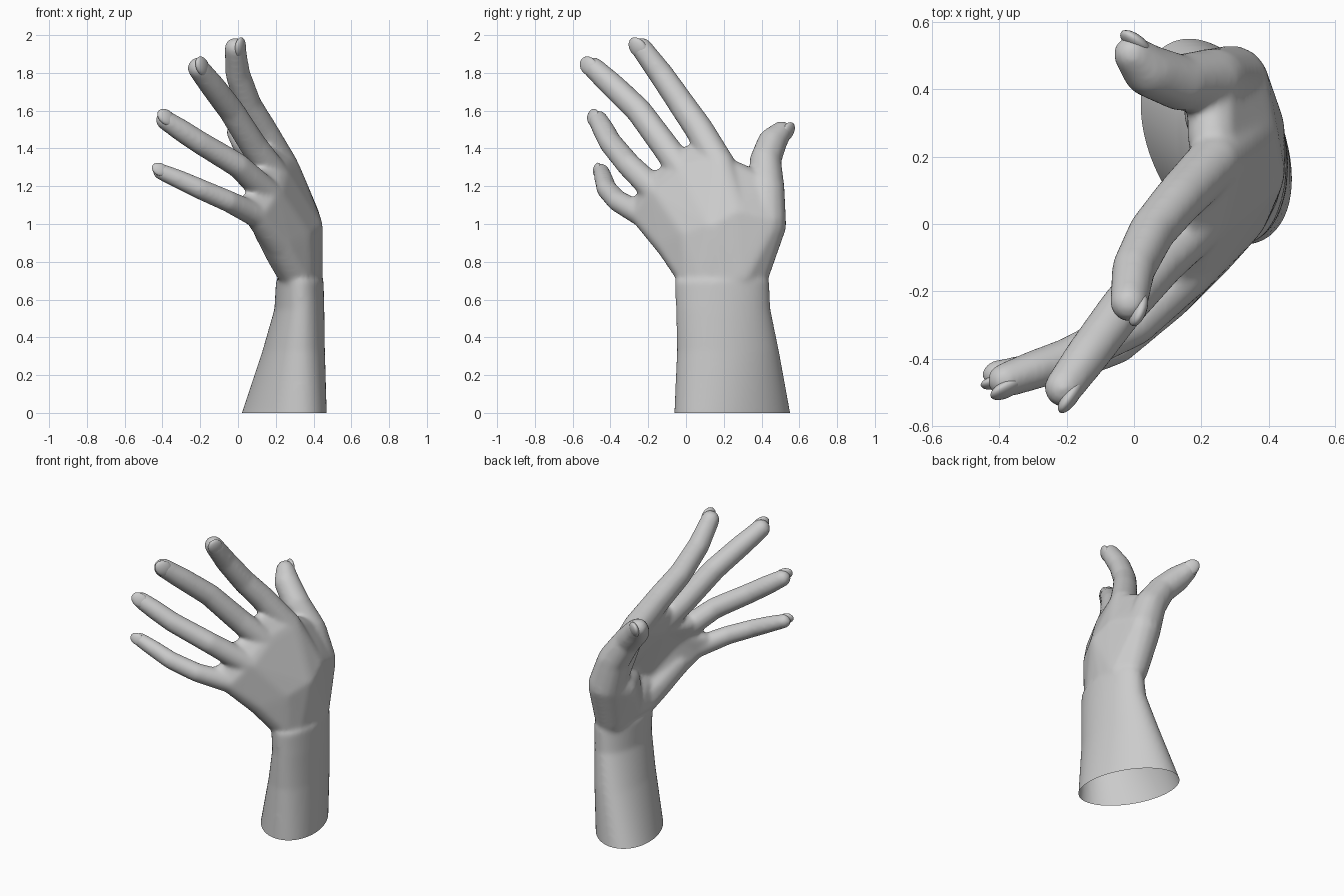
import bpy, bmesh, math
from mathutils import Vector, Matrix

if "Cube" in bpy.data.objects:
    bpy.data.objects.remove(bpy.data.objects["Cube"])

raw = bmesh.new()


def hull(points):
    """Add one closed convex lump around the points."""
    vs = [raw.verts.new(p) for p in points]
    res = bmesh.ops.convex_hull(raw, input=vs)
    junk = {g for g in res["geom_interior"] + res["geom_unused"]
            if isinstance(g, bmesh.types.BMVert)}
    bmesh.ops.delete(raw, geom=list(junk), context='VERTS')


def ball(p, r, n=14):
    """Points on a sphere."""
    pts = [Vector(p) + Vector((0, 0, s * r)) for s in (-1, 1)]
    for i in range(1, n // 2):
        a = math.pi * i / (n // 2)
        for j in range(n):
            b = 2 * math.pi * j / n
            pts.append(Vector(p) + r * Vector((math.sin(a) * math.cos(b),
                                               math.sin(a) * math.sin(b), math.cos(a))))
    return pts


def lump(*balls):
    hull([q for x, y, z, r in balls for q in ball((x, y, z), r)])


def chain(balls):
    for a, b in zip(balls, balls[1:]):
        lump(a, b)


# forearm: stacked slanted ellipses (z, centre x, centre y, radius x, radius y, slant)
arm = [(-0.1, .225, .25, .245, .315, -.40), (0.0, .245, .245, .225, .307, -.37),
       (0.33, .295, .222, .165, .27, -.2), (0.55, .325, .197, .132, .25, -.08),
       (0.7, .327, .19, .126, .25, 0)]


def ring(z, cx, cy, rx, ry, s):
    return [Vector((cx + rx * math.cos(t * math.pi / 24), cy + ry * math.sin(t * math.pi / 24 + s), z))
            for t in range(48)]


for a, b in zip(arm, arm[1:]):
    hull(ring(*a) + ring(*b))

# palm bones from thumb side to little finger: wrist, middle of palm, knuckle
bones = [
    [(.36, .29, .73, .09), (.35, .27, 1.05, .08), (.24, .185, 1.3, .085)],
    [(.36, .20, .72, .09), (.368, .15, .98, .083), (.195, .0, 1.26, .08)],
    [(.345, .10, .72, .09), (.31, .02, .93, .085), (.17, -.135, 1.15, .076)],
    [(.31, .03, .74, .088), (.225, -.07, .89, .088), (.10, -.225, 1.045, .066)],
]
for a, b in zip(bones, bones[1:]):
    for k in (0, 1):
        lump(a[k], a[k + 1], b[k], b[k + 1])

# webs between neighbouring fingers
webs = [(.15, .02, 1.365, .052), (.1, -.15, 1.235, .052), (.05, -.245, 1.115, .045)]
for a, b, w in zip(bones, bones[1:], webs):
    lump(a[2], b[2], w)

# fingers continue from the knuckles
fingers = [
    [(.13, .07, 1.5, .077), (.055, -.02, 1.63, .072), (.0, -.13, 1.79, .067), (-.015, -.235, 1.93, .058)],
    [(.085, -.11, 1.41, .074), (-.035, -.25, 1.6, .07), (-.135, -.385, 1.73, .067), (-.21, -.488, 1.825, .059)],
    [(.0, -.3, 1.31, .066), (-.2, -.40, 1.43, .062), (-.3, -.435, 1.495, .06), (-.385, -.465, 1.55, .053)],
    [(-.05, -.36, 1.12, .058), (-.2, -.42, 1.185, .055), (-.31, -.435, 1.235, .051), (-.41, -.448, 1.278, .044)],
]
for bone, f in zip(bones, fingers):
    chain([bone[2]] + f)

# thumb and the web joining it to the palm
thumb = [(.31, .345, .74, .098), (.29, .42, 1.0, .114), (.235, .425, 1.18, .1),
         (.135, .42, 1.335, .085), (.045, .455, 1.43, .08), (-.005, .505, 1.488, .058)]
chain(thumb)
lump(thumb[0], thumb[1], bones[0][0], bones[0][1])
lump(thumb[1], (.235, .41, 1.18, .078), bones[0][1], (.235, .255, 1.255, .078))

# fleshy pads on the palm side: thumb pad and heel of the hand
lump(thumb[0], thumb[1], (.275, .2, .765, .08), (.235, .33, .95, .09), (.285, .2, .95, .075))
chain([(.275, .04, .765, .085), (.235, -.02, .85, .093), (.16, -.13, .98, .085)])
lump((.275, .04, .765, .08), (.275, .2, .765, .08), bones[2][1], bones[1][1])

# fuse all lumps into one smooth skin
mesh = bpy.data.meshes.new("hand_raw")
bmesh.ops.recalc_face_normals(raw, faces=raw.faces)
raw.to_mesh(mesh)
raw.free()
tmp = bpy.data.objects.new("hand_raw", mesh)
bpy.context.collection.objects.link(tmp)
m = tmp.modifiers.new("fuse", 'REMESH')
m.mode, m.voxel_size = 'VOXEL', 0.011
m = tmp.modifiers.new("soften", 'SMOOTH')
m.factor, m.iterations = 0.5, 16
dg = bpy.context.evaluated_depsgraph_get()
skin = bpy.data.meshes.new_from_object(tmp.evaluated_get(dg))
bpy.data.objects.remove(tmp)

# open cut at the bottom of the forearm
bm = bmesh.new()
bm.from_mesh(skin)
bmesh.ops.bisect_plane(bm, geom=bm.verts[:] + bm.edges[:] + bm.faces[:],
                       plane_co=(0, 0, 0), plane_no=(0, 0, 1), clear_inner=True)
for f in bm.faces:
    f.smooth = True
bm.to_mesh(skin)
bm.free()
bpy.context.collection.objects.link(bpy.data.objects.new("hand", skin))


def nail(name, a, b, up):
    """Shallow oval plate on the back of a fingertip, along the direction a to b."""
    tip, r = Vector(b[:3]), b[3]
    d = (tip - Vector(a[:3])).normalized()
    n = Vector(up)
    n = (n - d * n.dot(d)).normalized()
    s = n.cross(d)
    rot = Matrix((d, s, n)).transposed().to_4x4()
    bm = bmesh.new()
    bmesh.ops.create_uvsphere(bm, u_segments=24, v_segments=12, radius=1)
    bmesh.ops.transform(bm, verts=bm.verts, matrix=Matrix.Translation(tip + d * r * .2 + n * r * .55)
                        @ rot @ Matrix.Diagonal((r * 1.05, r * .8, r * .4, 1)))
    bmesh.ops.recalc_face_normals(bm, faces=bm.faces)
    me = bpy.data.meshes.new(name)
    for f in bm.faces:
        f.smooth = True
    bm.to_mesh(me)
    bm.free()
    bpy.context.collection.objects.link(bpy.data.objects.new(name, me))


# fingernails
ups = [(.7, -.6, .2), (.4, -.8, .4), (.3, -.8, .4), (.2, -.9, .3)]
for nm, f, up in zip(("index", "middle", "ring", "little"), fingers, ups):
    nail(nm + "_nail", f[-2], f[-1], up)
nail("thumb_nail", thumb[-2], thumb[-1], (.3, 1, 0))
